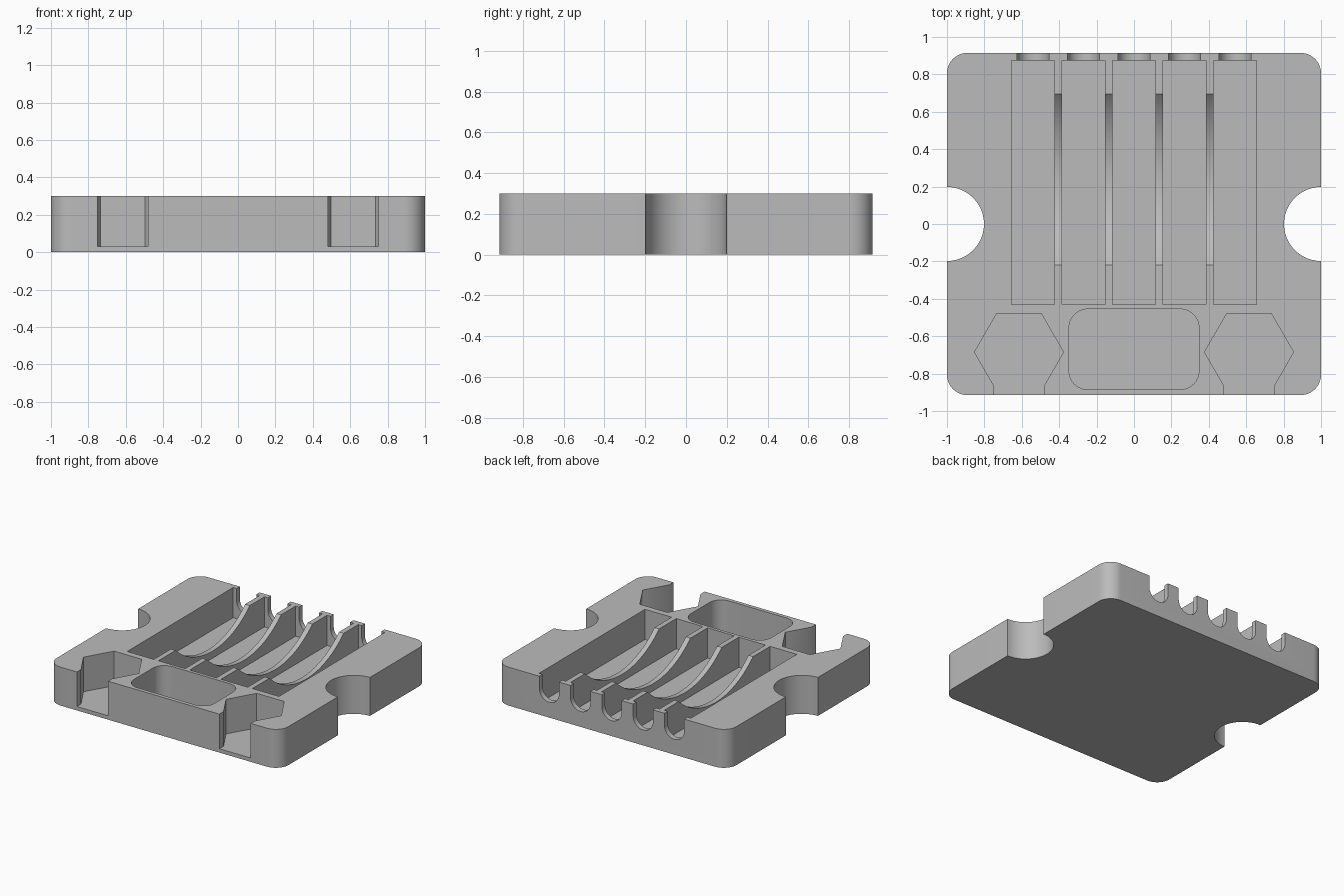
import bpy
import bmesh
from math import sin, cos, pi, radians
from mathutils import Vector

if "Cube" in bpy.data.objects:
    bpy.data.objects.remove(bpy.data.objects["Cube"])

grey = bpy.data.materials.new("plain_grey")
grey.use_nodes = True
colour = (0.5, 0.5, 0.5, 1)
grey.diffuse_color = colour
grey.node_tree.nodes["Principled BSDF"].inputs["Base Color"].default_value = colour

HEIGHT, WIDTH, DEPTH = 0.3, 2.0, 1.83
ABOVE = 0.4       # cutters reach past the top face
FLOOR = 0.03      # floor of the hexagon and oval pockets
SLOT_FLOOR = 0.065


def arc(cx, cy, r, start, end, steps):
    angles = [radians(start + (end - start) * i / steps) for i in range(steps + 1)]
    return [(cx + r * cos(a), cy + r * sin(a)) for a in angles]


def rounded_rect(cx, cy, w, h, r, steps=12):
    points = []
    for i, (sx, sy) in enumerate([(1, 1), (-1, 1), (-1, -1), (1, -1)]):
        points += arc(cx + sx * (w / 2 - r), cy + sy * (h / 2 - r), r,
                      90 * i, 90 * i + 90, steps)
    return points


def rect(x0, x1, y0, y1):
    return [(x0, y0), (x1, y0), (x1, y1), (x0, y1)]


def prism(name, profile, start, end, axis="z"):
    """Extrude a closed profile along one axis."""
    place = {"z": lambda u, v: (u, v, start),
             "y": lambda u, v: (u, start, v),
             "x": lambda u, v: (start, u, v)}[axis]
    step = Vector([(end - start) * (axis == k) for k in "xyz"])
    bm = bmesh.new()
    face = bm.faces.new([bm.verts.new(place(u, v)) for u, v in profile])
    top = bmesh.ops.extrude_face_region(bm, geom=[face])["geom"]
    bmesh.ops.translate(bm, vec=step,
                        verts=[g for g in top if isinstance(g, bmesh.types.BMVert)])
    bmesh.ops.recalc_face_normals(bm, faces=bm.faces)
    mesh = bpy.data.meshes.new(name)
    bm.to_mesh(mesh)
    bm.free()
    obj = bpy.data.objects.new(name, mesh)
    bpy.context.collection.objects.link(obj)
    return obj


# Base plate with rounded corners
tray = prism("tray", rounded_rect(0, 0, WIDTH, DEPTH, 0.11), 0, HEIGHT)
tray.data.materials.append(grey)
bpy.context.view_layer.objects.active = tray
tray.select_set(True)


def cut(profile, start, end, axis="z"):
    cutter = prism("cutter", profile, start, end, axis)
    cutter.hide_render = True
    mod = tray.modifiers.new("cut", "BOOLEAN")
    mod.operation = "DIFFERENCE"
    mod.solver = "EXACT"
    mod.object = cutter
    bpy.ops.object.modifier_apply(modifier=mod.name)
    bpy.data.objects.remove(cutter)


# Round finger cut-outs at the sides
for side in (-1, 1):
    cut(arc(side, 0, 0.198, 0, 352.5, 47), -0.1, ABOVE)

# Five long slots, each with a round-bottomed notch through the back wall
for i in range(-2, 3):
    x = 0.27 * i
    cut(rect(x - 0.115, x + 0.115, -0.43, 0.875), SLOT_FLOOR, ABOVE)
    notch = arc(x, 0.205, 0.085, 180, 360, 20)
    cut(notch + [(x + 0.085, ABOVE), (x - 0.085, ABOVE)], 0.8, 1.0, "y")

# Curved scoop across the dividers between the slots
half, sag = 0.457, 0.18
radius = (half ** 2 + sag ** 2) / (2 * sag)
cut(arc(0.238, HEIGHT - sag + radius, radius, 0, 357.5, 143), -0.5, 0.5, "x")

# Rounded pocket at the front
cut(rounded_rect(0, -0.67, 0.695, 0.43, 0.1), FLOOR, ABOVE)

# Hexagonal pockets opening through the front wall
for side in (-1, 1):
    x = 0.615 * side
    hexagon = arc(x, -0.685, 0.238, 0, 300, 5)
    cut(hexagon, FLOOR, ABOVE)
    cut(rect(x - 0.135, x + 0.135, -1.0, -0.75), FLOOR, ABOVE)

bpy.ops.object.shade_smooth_by_angle(angle=radians(30))
